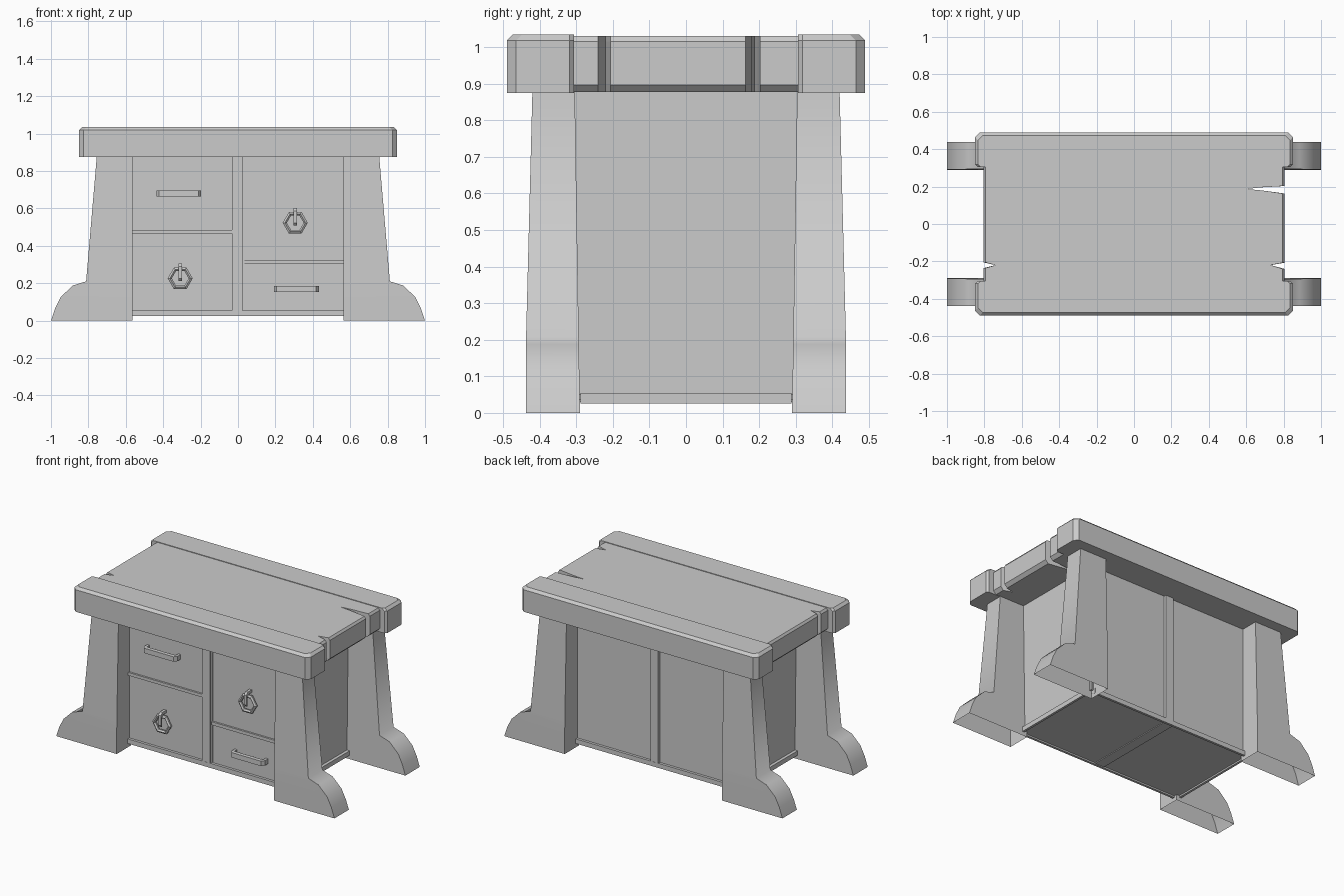
import bpy, bmesh
from math import cos, sin, pi, radians

if "Cube" in bpy.data.objects:
    bpy.data.objects.remove(bpy.data.objects["Cube"])


def loft(name, rings, caps=(True, True), smooth=False):
    """Skin a list of equal-length closed rings of 3D points."""
    bm = bmesh.new()
    vs = [[bm.verts.new(p) for p in r] for r in rings]
    n = len(rings[0])
    for a, b in zip(vs, vs[1:]):
        for i in range(n):
            j = (i + 1) % n
            bm.faces.new((a[i], a[j], b[j], b[i]))
    if caps[0]:
        bm.faces.new(vs[0])
    if caps[1]:
        bm.faces.new(vs[-1])
    bmesh.ops.remove_doubles(bm, verts=bm.verts, dist=1e-5)
    bmesh.ops.recalc_face_normals(bm, faces=bm.faces)
    me = bpy.data.meshes.new(name)
    bm.to_mesh(me)
    bm.free()
    ob = bpy.data.objects.new(name, me)
    bpy.context.collection.objects.link(ob)
    if smooth:
        bpy.ops.object.select_all(action='DESELECT')
        ob.select_set(True)
        bpy.context.view_layer.objects.active = ob
        bpy.ops.object.shade_smooth_by_angle(angle=radians(75))
    return ob


def prism(name, outline, z0, z1):
    return loft(name, [[(x, y, z) for x, y in outline] for z in (z0, z1)])


def box(name, x0, x1, y0, y1, z0, z1):
    return prism(name, [(x0, y0), (x1, y0), (x1, y1), (x0, y1)], z0, z1)


def plus(xi, xo, yi, yo):
    """Rectangle with its four corners notched for the legs."""
    q = [(xo, yi), (xi, yi), (xi, yo)]
    return (q + [(-x, y) for x, y in q[::-1]] + [(-x, -y) for x, y in q]
            + [(x, -y) for x, y in q[::-1]])


# Table top: outer boards with clipped corners and a chamfered top
def board(name, s):
    def ring(z, i):
        X, Y, c = 0.85 - i, 0.49 - i, 0.025
        pts = [(-X + c / 2, 0.306), (X - c / 2, 0.306), (X, 0.306 + c / 2),
               (X, Y - c), (X - c, Y), (-X + c, Y), (-X, Y - c), (-X, 0.306 + c / 2)]
        return [(x, s * y, z) for x, y in pts]
    loft(name, [ring(0.875, 0), ring(1.018, 0), ring(1.034, 0.016)])


board("top_board_front", -1)
board("top_board_back", 1)

# Table top: split middle board, chamfered at both ends
outline = [(-0.805, -0.306), (0.805, -0.306), (0.805, -0.24), (0.73, -0.22), (0.805, -0.207),
           (0.805, 0.163), (0.68, 0.18), (0.6, 0.187), (0.68, 0.196), (0.805, 0.203),
           (0.805, 0.306), (-0.805, 0.306), (-0.805, -0.205), (-0.74, -0.22), (-0.805, -0.236)]


def middle_ring(z, i):
    return [(x - i * (1 if x > 0 else -1) if abs(x) > 0.79 else x, y, z) for x, y in outline]


loft("top_board_middle", [middle_ring(0.877, 0.02), middle_ring(0.897, 0),
                          middle_ring(1.016, 0), middle_ring(1.03, 0.01)])

# Legs: tapered posts with a rounded foot, hollow underneath
foot = [(1.0, 0.0), (0.978, 0.065), (0.948, 0.125), (0.885, 0.187), (0.812, 0.21)]
leg_levels = foot + [(0.755, 0.878)]


def leg(name, sx, sy):
    rings = []
    for x, z in leg_levels:
        t = max(0, z - 0.18) / 0.7
        yi, yo = 0.29 + 0.014 * z / 0.878, 0.438 - 0.018 * t
        rings.append([(sx * a, sy * b, z) for a, b in
                      ((0.565, yi), (x, yi), (x, yo), (0.565, yo))])
    loft(name, rings, caps=(False, True), smooth=True)


for sx, nx in ((-1, "left"), (1, "right")):
    leg("leg_front_" + nx, sx, -1)
    leg("leg_back_" + nx, sx, 1)

# Cabinet body, base plate with rim, and dividers, fitted between the legs
F = 0.308
prism("cabinet_body", plus(0.57, 0.58, 0.306, F), 0.05, 0.885)
prism("base_plate", plus(0.566, 0.6, 0.289, 0.325), 0.035, 0.055)
for s, n in ((-1, "a"), (1, "b")):
    box("base_rim_long_" + n, -0.566, 0.566, s * 0.31, s * 0.325, 0.025, 0.036)
    box("base_rim_end_" + n, s * 0.585, s * 0.6, -0.289, 0.289, 0.025, 0.036)
box("base_divider", -0.033, 0.033, -0.31, 0.31, 0.03, 0.036)
box("front_post", -0.033, 0.024, -F - 0.016, -0.29, 0.055, 0.88)
box("front_post_lip", 0.024, 0.035, -F - 0.004, -0.29, 0.055, 0.88)
box("back_post", -0.027, 0.03, 0.29, F + 0.016, 0.055, 0.88)
box("front_rail_left", -0.57, -0.033, -F - 0.012, -0.29, 0.465, 0.485)
box("front_rail_right", 0.035, 0.57, -F - 0.012, -0.29, 0.304, 0.325)


# Bar handles: one bent strip in plan, extruded in z
def bar_handle(name, cx, cz):
    plan = [(-0.12, 0), (-0.12, 0.032), (-0.105, 0.052), (0.105, 0.052), (0.12, 0.032),
            (0.12, 0), (0.103, 0), (0.103, 0.027), (-0.103, 0.027), (-0.103, 0)]
    prism(name, [(cx + x, -F - d) for x, d in plan], cz - 0.016, cz + 0.016)


bar_handle("bar_handle_left", -0.317, 0.68)
bar_handle("bar_handle_right", 0.312, 0.17)


# Ring pulls: hexagonal ring with bevelled edges, hanging from a small hook
def ring_pull(name, cx, cz):
    section = [(0.045, 0.024), (0.055, 0.014), (0.067, 0.024), (0.067, 0.034),
               (0.055, 0.042), (0.045, 0.034)]
    rings = [[(cx + r * cos(k * pi / 3), -F - d, cz + r * sin(k * pi / 3))
              for r, d in section] for k in range(7)]
    loft(name + "_ring", rings, caps=(False, False))
    hook = [(0, 0.08), (0.04, 0.08), (0.056, 0.064), (0.056, 0.0), (0.042, -0.015),
            (0.042, 0.05), (0.032, 0.062), (0, 0.062)]
    loft(name + "_hook", [[(cx + w, -F - d, cz + z) for d, z in hook] for w in (-0.009, 0.009)])


ring_pull("pull_left", -0.309, 0.226)
ring_pull("pull_right", 0.306, 0.523)
